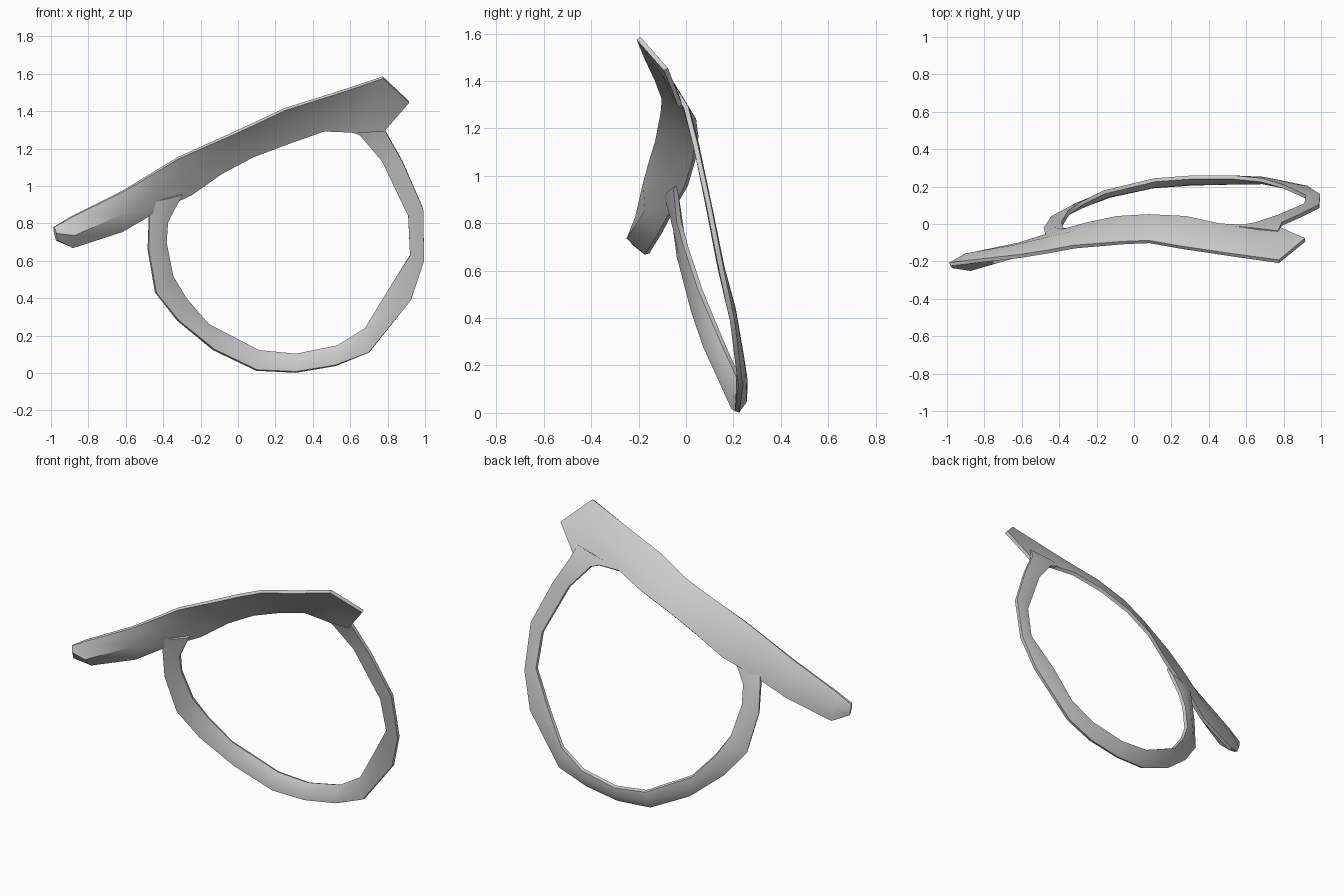
import bpy, bmesh, math
from mathutils import Vector


def band(name, stations, edge):
    """Loft a six-sided strip. Station: (edge A xyz, edge B xyz, front bulge, back bulge)."""
    bm = bmesh.new()
    rings = []
    n_st = len(stations)
    mids = [(Vector(a) + Vector(b)) / 2 for a, b, f, k in stations]
    for i, (a, b, front, back) in enumerate(stations):
        a, b = Vector(a), Vector(b)
        tangent = mids[min(i + 1, n_st - 1)] - mids[max(i - 1, 0)]
        n = tangent.cross(b - a).normalized()
        if n.y < 0:
            n = -n
        m = mids[i]
        pts = [a - n * edge, m - n * front, b - n * edge,
               b + n * edge, m + n * back, a + n * edge]
        rings.append([bm.verts.new(p) for p in pts])
    for r, s in zip(rings, rings[1:]):
        for j in range(6):
            k = (j + 1) % 6
            bm.faces.new((r[j], r[k], s[k], s[j]))
    bm.faces.new(rings[0])
    bm.faces.new(rings[-1][::-1])
    bmesh.ops.recalc_face_normals(bm, faces=bm.faces)
    me = bpy.data.meshes.new(name)
    bm.to_mesh(me)
    bm.free()
    ob = bpy.data.objects.new(name, me)
    bpy.context.collection.objects.link(ob)
    bpy.ops.object.select_all(action='DESELECT')
    ob.select_set(True)
    bpy.context.view_layer.objects.active = ob
    bpy.ops.object.shade_smooth_by_angle(angle=math.radians(40))
    return ob


# Slanted top bar: upper front edge, lower back edge
band("top_bar", [
    ((-0.985, -0.215, 0.78), (-0.97, -0.22, 0.71), 0.02, 0.015),
    ((-0.90, -0.205, 0.83), (-0.885, -0.165, 0.67), 0.07, 0.03),
    ((-0.61, -0.172, 0.975), (-0.62, -0.11, 0.757), 0.035, 0.035),
    ((-0.46, -0.148, 1.065), (-0.43, -0.05, 0.87), 0.02, 0.035),
    ((-0.32, -0.122, 1.15), (-0.25, 0.0, 0.955), 0.01, 0.035),
    ((-0.05, -0.10, 1.27), (-0.09, 0.035, 1.07), 0.0, 0.03),
    ((0.08, -0.095, 1.33), (0.08, 0.045, 1.16), 0.0, 0.03),
    ((0.25, -0.125, 1.41), (0.28, 0.035, 1.235), 0.0, 0.03),
    ((0.52, -0.165, 1.495), (0.46, -0.005, 1.298), 0.0, 0.028),
    ((0.775, -0.20, 1.58), (0.64, -0.015, 1.29), 0.0, 0.025),
    ((0.915, -0.085, 1.45), (0.78, -0.025, 1.295), 0.008, 0.01),
], 0.01)

# Open loop hanging below the bar: outer edge, inner edge
band("lower_loop", [
    ((-0.45, -0.085, 0.92), (-0.30, -0.045, 0.955), 0.015, 0.015),
    ((-0.475, -0.055, 0.85), (-0.375, -0.03, 0.81), 0.025, 0.025),
    ((-0.48, -0.03, 0.66), (-0.385, 0.0, 0.70), 0.02, 0.02),
    ((-0.44, 0.03, 0.43), (-0.35, 0.06, 0.52), 0.02, 0.02),
    ((-0.32, 0.08, 0.28), (-0.28, 0.11, 0.40), 0.02, 0.02),
    ((-0.13, 0.15, 0.125), (-0.16, 0.17, 0.26), 0.02, 0.02),
    ((0.10, 0.20, 0.015), (0.11, 0.235, 0.12), 0.025, 0.025),
    ((0.31, 0.215, 0.005), (0.31, 0.25, 0.10), 0.025, 0.025),
    ((0.52, 0.22, 0.04), (0.53, 0.25, 0.145), 0.025, 0.022),
    ((0.70, 0.23, 0.11), (0.68, 0.235, 0.24), 0.02, 0.02),
    ((0.925, 0.195, 0.39), (0.80, 0.20, 0.44), 0.015, 0.015),
    ((0.995, 0.15, 0.60), (0.92, 0.145, 0.63), 0.015, 0.015),
    ((0.99, 0.095, 0.88), (0.91, 0.10, 0.84), 0.012, 0.015),
    ((0.88, 0.04, 1.13), (0.77, 0.04, 1.135), 0.01, 0.015),
    ((0.79, 0.0, 1.29), (0.65, 0.0, 1.275), 0.01, 0.015),
    ((0.77, -0.045, 1.36), (0.54, -0.02, 1.315), 0.01, 0.012),
], 0.01)
